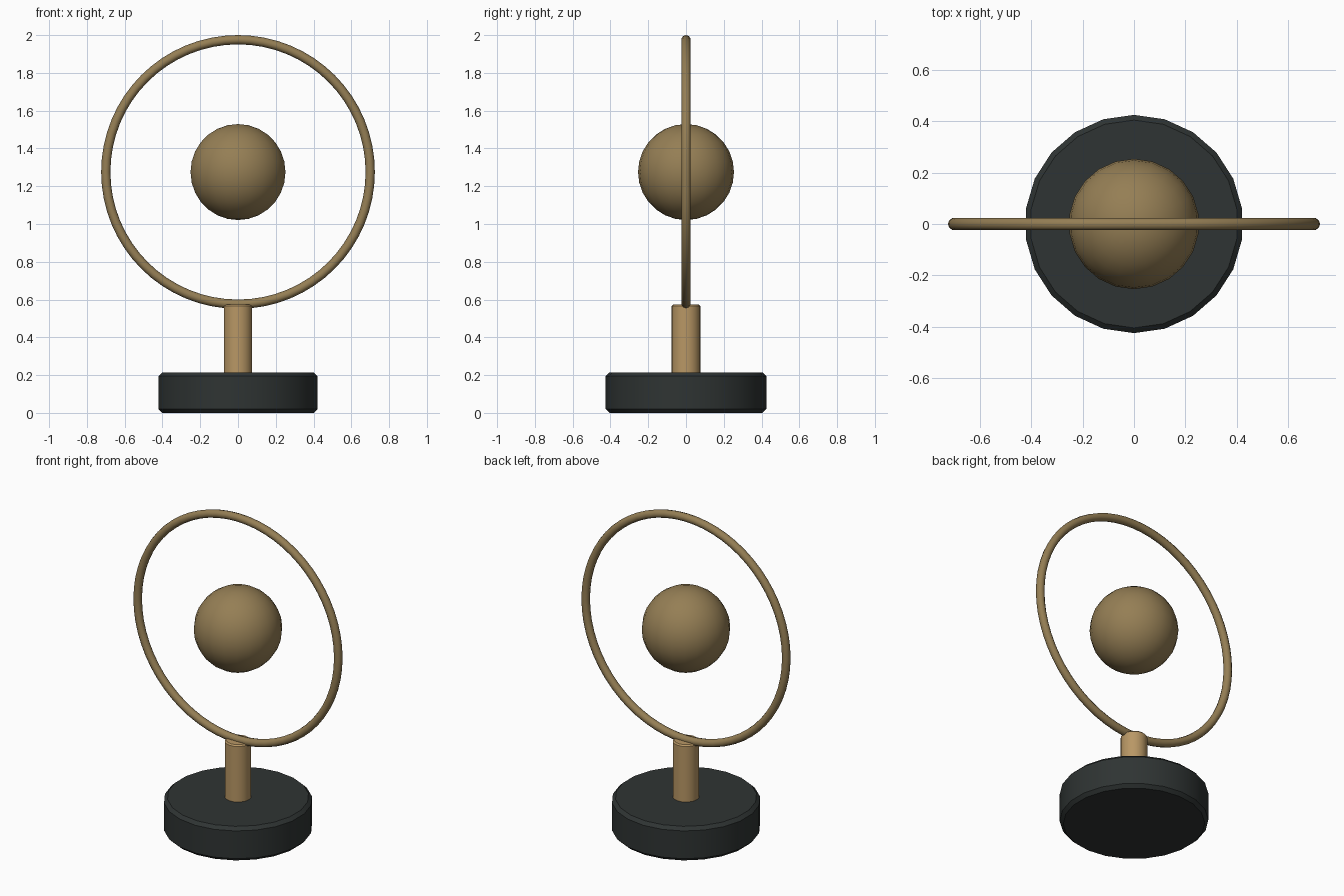
import bpy, math

if "Cube" in bpy.data.objects:
    bpy.data.objects.remove(bpy.data.objects["Cube"])

def material(name, rgb):
    m = bpy.data.materials.new(name)
    m.diffuse_color = (*rgb, 1)
    m.use_nodes = True
    m.node_tree.nodes["Principled BSDF"].inputs["Base Color"].default_value = m.diffuse_color
    return m

brass = material("aged_brass", (0.30, 0.21, 0.09))
gold = material("light_brass", (0.48, 0.31, 0.13))
dark = material("dark_stone", (0.028, 0.034, 0.033))

def finish(name, mat, bevel=0):
    ob = bpy.context.object
    ob.name = name
    ob.data.materials.append(mat)
    if bevel:
        b = ob.modifiers.new("edge_bevel", 'BEVEL')
        b.width, b.segments = bevel, 1
        b.limit_method, b.angle_limit = 'ANGLE', math.radians(50)
    bpy.ops.object.shade_smooth_by_angle(angle=math.radians(40))
    return ob

def cylinder(name, mat, r, z0, z1, sides, bevel):
    bpy.ops.mesh.primitive_cylinder_add(vertices=sides, radius=r, depth=z1 - z0,
                                        location=(0, 0, (z0 + z1) / 2))
    return finish(name, mat, bevel)

# Base disc and post
cylinder("base", dark, 0.425, 0, 0.215, 22, 0.02)
cylinder("post", gold, 0.076, 0.2, 0.573, 22, 0.008)

# Upright ring
bpy.ops.mesh.primitive_torus_add(major_radius=0.70, minor_radius=0.0245,
                                 major_segments=64, minor_segments=10,
                                 location=(0, 0, 1.2755), rotation=(math.pi / 2, 0, 0))
finish("ring", brass)

# Floating ball inside the ring
bpy.ops.mesh.primitive_uv_sphere_add(segments=22, ring_count=14, radius=0.254,
                                     location=(0, 0, 1.275))
finish("ball", brass)
